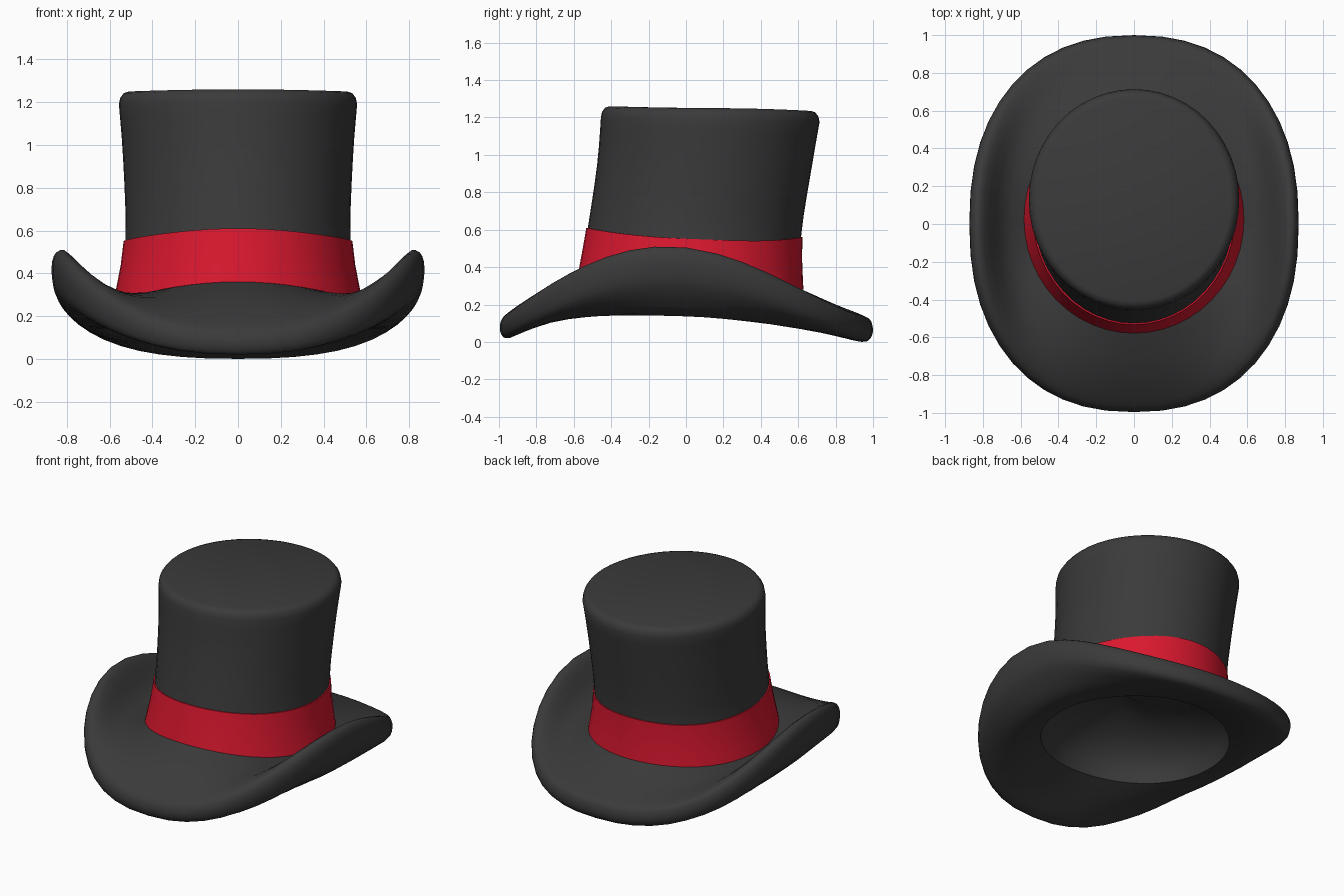
import bpy, bmesh, math

if "Cube" in bpy.data.objects:
    bpy.data.objects.remove(bpy.data.objects["Cube"])

SEG, STEPS = 48, 3


def material(name, rgb):
    m = bpy.data.materials.new(name)
    m.diffuse_color = (*rgb, 1)
    m.use_nodes = True
    m.node_tree.nodes["Principled BSDF"].inputs["Base Color"].default_value = m.diffuse_color
    return m


def oval(rx, yf, yb, zf, zs, zb, skew, p):
    """Half width, front and back y, front/side/back height, height skew, squareness."""
    cy, ry = (yf + yb) / 2, (yb - yf) / 2
    pts = []
    for i in range(SEG):
        a = 2 * math.pi * i / SEG
        s, c = math.sin(a), math.cos(a)
        u = math.copysign(abs(s) ** (2 / p), s)
        t = math.copysign(abs(c) ** (2 / p), c)
        end = zb if t > 0 else zf
        z = zs + (end - zs) * t * t - skew * (t + 1.1 * t * t) * (1 - t * t)
        pts.append((rx * u, cy + ry * t, z))
    return pts


def grow(k, d, lift=0.0):
    """Widen a ring by d and raise it by lift."""
    return (k[0] + d, k[1] - d, k[2] + d, k[3] + lift, k[4] + lift, k[5] + lift, k[6], k[7])


def spline(keys):
    """Smooth rings passing through the key rings."""
    out = []
    for n in range(len(keys) - 1):
        quad = [keys[max(n - 1, 0)], keys[n], keys[n + 1], keys[min(n + 2, len(keys) - 1)]]
        for s in range(STEPS):
            t = s / STEPS
            out.append(tuple(
                b + t * ((c - a) + t * ((2 * a - 5 * b + 4 * c - d) + t * (3 * (b - c) + d - a))) / 2
                for a, b, c, d in zip(*quad)))
    return out + [keys[-1]]


def loft(name, rings, mat, cap=False, closed=False):
    bm = bmesh.new()
    loops = [[bm.verts.new(q) for q in oval(*r)] for r in rings]
    pairs = list(zip(loops, loops[1:]))
    if closed:
        pairs.append((loops[-1], loops[0]))
    for a, b in pairs:
        for i in range(SEG):
            j = (i + 1) % SEG
            bm.faces.new((a[i], a[j], b[j], b[i]))
    if cap:
        bm.faces.new(loops[0])
        bm.faces.new(loops[-1])
    bmesh.ops.recalc_face_normals(bm, faces=bm.faces)
    me = bpy.data.meshes.new(name)
    bm.to_mesh(me)
    bm.free()
    me.materials.append(mat)
    ob = bpy.data.objects.new(name, me)
    bpy.context.collection.objects.link(ob)
    bpy.ops.object.select_all(action='DESELECT')
    ob.select_set(True)
    bpy.context.view_layer.objects.active = ob
    bpy.ops.object.shade_smooth_by_angle(angle=math.radians(50))


felt = material("charcoal felt", (0.043, 0.043, 0.043))
red = material("red ribbon", (0.70, 0.009, 0.028))

# Crown wall, top to brim
crown_keys = [
    (0.557, -0.455, 0.714, 1.20, 1.19, 1.175, 0, 2),
    (0.537, -0.475, 0.67, 0.95, 0.93, 0.92, 0, 2),
    (0.527, -0.525, 0.615, 0.61, 0.55, 0.56, 0.02, 2),
    (0.575, -0.57, 0.62, 0.36, 0.265, 0.28, 0.01, 2),
]
# Brim: top side, rolled rim, underside
brim_keys = [
    crown_keys[-1],
    (0.69, -0.77, 0.80, 0.275, 0.33, 0.20, 0.05, 2.2),
    (0.795, -0.94, 0.95, 0.165, 0.485, 0.14, 0.11, 2.3),
    (0.85, -0.99, 0.992, 0.11, 0.497, 0.105, 0.11, 2.3),
    (0.872, -0.99, 0.995, 0.045, 0.42, 0.035, 0.10, 2.3),
    (0.845, -0.94, 0.94, 0.022, 0.29, 0.0, 0.07, 2.3),
    (0.72, -0.76, 0.76, 0.11, 0.15, 0.05, 0.03, 2.1),
    (0.58, -0.58, 0.60, 0.19, 0.14, 0.12, 0.02, 2),
]
crown, brim = spline(crown_keys), spline(brim_keys)

# Rounded top edge of the crown
top_edge = [grow(crown[0], -0.045 * (1 - math.cos(a)), 0.06 * math.sin(a))
            for a in (math.pi / 2, math.pi / 3, math.pi / 6)]
# Shallow domed hollow for the head
inside = [grow(brim[-1], -0.5 * (1 - math.cos(a)), 0.30 * math.sin(a))
          for a in (k * math.pi / 12 for k in range(1, 7))]
loft("hat_body", top_edge + crown + brim[1:] + inside, felt, cap=True)

# Ribbon band wrapped round the lower crown
wrap = crown[2 * STEPS:]
loft("ribbon_band",
     [grow(r, 0.008) for r in wrap] + [grow(r, -0.005) for r in reversed(wrap)],
     red, closed=True)
